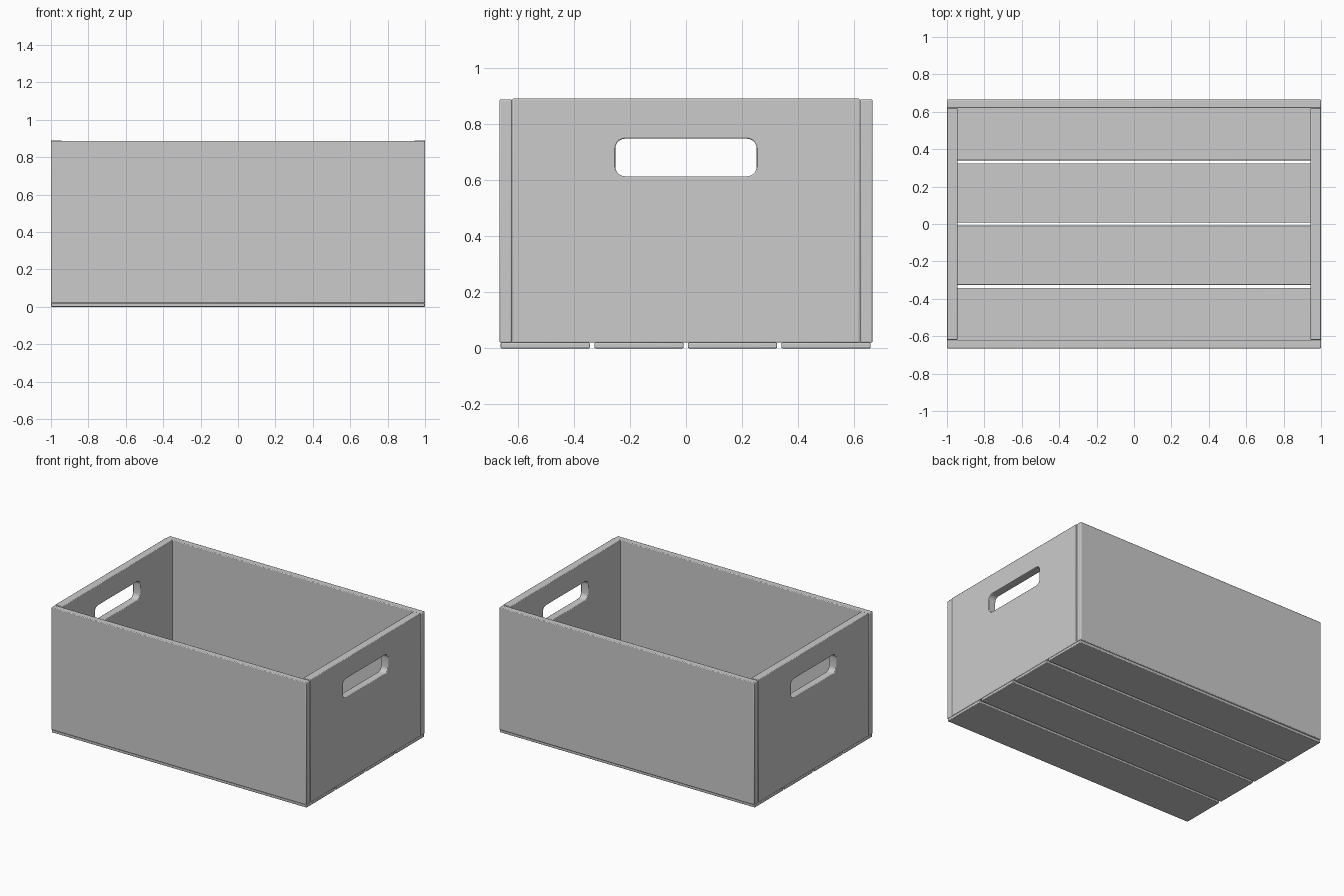
import bpy, bmesh
from math import sin, cos, pi, radians

if "Cube" in bpy.data.objects:
    bpy.data.objects.remove(bpy.data.objects["Cube"])

W, D, H = 1.0, 0.665, 0.89      # half length, half depth, height
FLOOR = 0.02                    # slat thickness
SIDE, END = 0.045, 0.056        # board thicknesses


def finish(name, bm, bevel):
    """Turn a bmesh into an object with softly rounded edges."""
    bmesh.ops.recalc_face_normals(bm, faces=bm.faces[:])
    mesh = bpy.data.meshes.new(name)
    bm.to_mesh(mesh)
    bm.free()
    ob = bpy.data.objects.new(name, mesh)
    bpy.context.collection.objects.link(ob)
    mod = ob.modifiers.new("soft_edges", 'BEVEL')
    mod.width, mod.segments = bevel, 2
    mod.limit_method, mod.angle_limit = 'ANGLE', radians(40)
    bpy.context.view_layer.objects.active = ob
    ob.select_set(True)
    bpy.ops.object.shade_smooth_by_angle(angle=radians(50))
    ob.select_set(False)
    return ob


def board(name, lo, hi, bevel=0.005):
    bm = bmesh.new()
    bmesh.ops.create_cube(bm, size=1)
    for v in bm.verts:
        v.co = [(a + b) / 2 + c * (b - a) for a, b, c in zip(lo, hi, v.co)]
    return finish(name, bm, bevel)


def end_panel(name, x, thick):
    """Flat panel with a rounded hand hole, extruded along x."""
    bm = bmesh.new()
    y0, hw, hz, hh, r, n = D - SIDE - 0.001, 0.252, 0.68, 0.067, 0.035, 5
    corners = [(1, 1), (-1, 1), (-1, -1), (1, -1)]
    outer = [bm.verts.new((x, sy * y0, H if sz > 0 else FLOOR)) for sy, sz in corners]
    arcs = []
    for k, (sy, sz) in enumerate(corners):
        angles = [(k + i / n) * pi / 2 for i in range(n + 1)]
        arcs.append([bm.verts.new((x, sy * (hw - r) + r * cos(a),
                                   hz + sz * (hh - r) + r * sin(a))) for a in angles])
    for k in range(4):
        j = (k + 1) % 4
        bm.faces.new((outer[k], outer[j], arcs[j][0], arcs[k][-1]))
        for a, b in zip(arcs[k], arcs[k][1:]):
            bm.faces.new((outer[k], b, a))
    ext = bmesh.ops.extrude_face_region(bm, geom=bm.faces[:], use_keep_orig=True)
    moved = [g for g in ext["geom"] if isinstance(g, bmesh.types.BMVert)]
    bmesh.ops.translate(bm, verts=moved, vec=(thick, 0, 0))
    return finish(name, bm, 0.004)


# long side boards
board("front_board", (-W, -D, FLOOR), (W, -D + SIDE, H - 0.003))
board("back_board", (-W, D - SIDE, FLOOR), (W, D, H - 0.003))

# end panels with hand holes
end_panel("right_end_panel", W, -END)
end_panel("left_end_panel", -W, END)

# four floor slats
for i in range(4):
    y = (i - 1.5) * 0.3335 - 0.001
    board(f"floor_slat_{i + 1}", (-W, y - 0.159, 0), (W, y + 0.159, FLOOR), 0.004)
